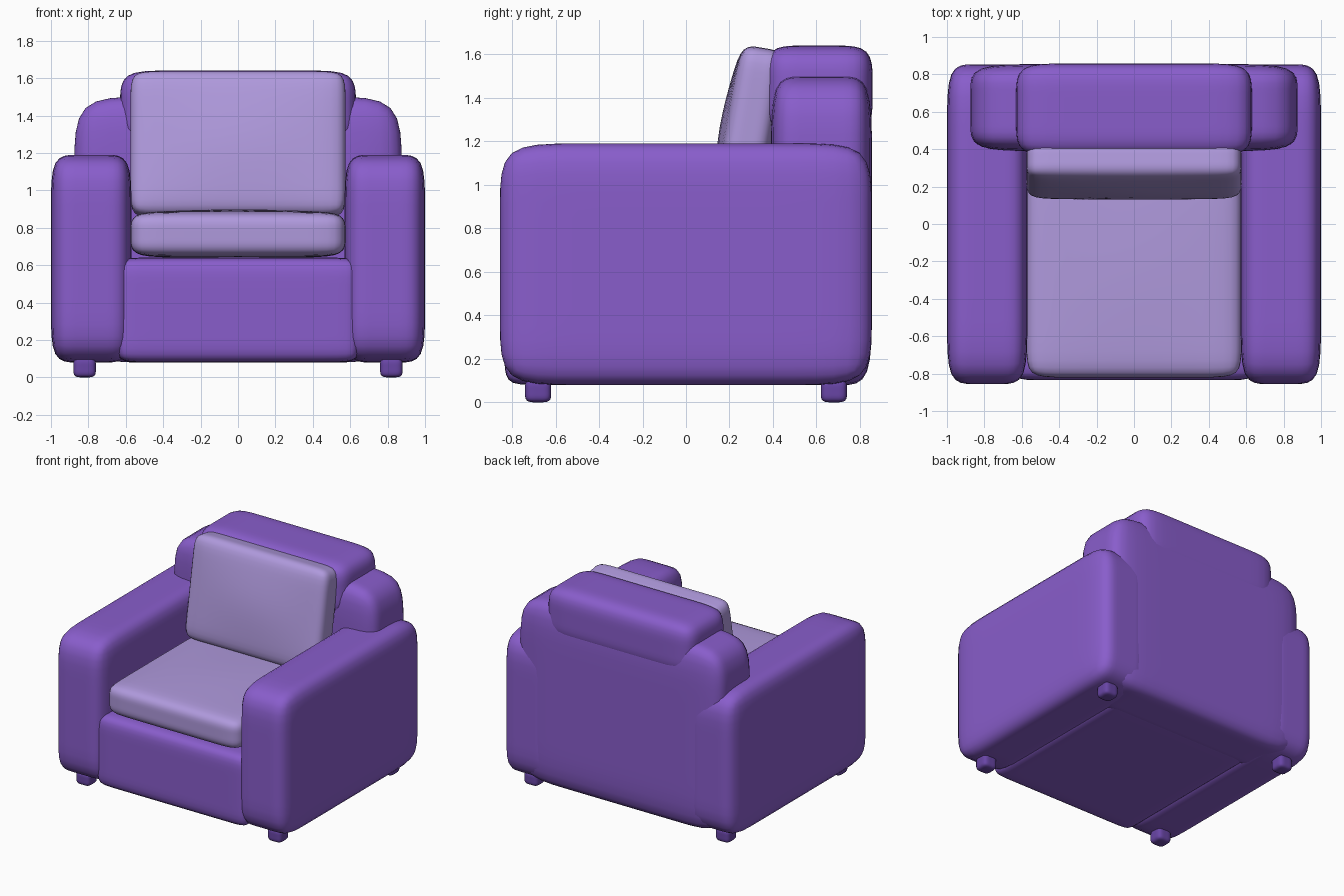
import bpy, bmesh
from mathutils import Vector

if "Cube" in bpy.data.objects:
    bpy.data.objects.remove(bpy.data.objects["Cube"])


def material(name, color):
    m = bpy.data.materials.new(name)
    m.diffuse_color = (*color, 1.0)
    m.use_nodes = True
    m.node_tree.nodes["Principled BSDF"].inputs["Base Color"].default_value = m.diffuse_color
    return m


purple = material("purple fabric", (0.25, 0.11, 0.60))
lilac = material("lilac cushion", (0.43, 0.32, 0.72))
dark = material("dark purple feet", (0.14, 0.06, 0.38))


def soft_box(name, lo, hi, margin, mat, puff=0.0, puff_axis=2, tilt=0.0):
    """Rounded upholstery block: a gridded cube whose loops sit `margin` from
    each edge, smoothed by subdivision; `puff` swells the two broad faces."""
    lo, hi = Vector(lo), Vector(hi)
    half = (hi - lo) / 2
    bm = bmesh.new()
    bmesh.ops.create_cube(bm, size=2)
    bmesh.ops.subdivide_edges(bm, edges=bm.edges[:], cuts=3, use_grid_fill=True)
    for v in bm.verts:
        # slide the outer loops towards the edges
        for a in range(3):
            if 0.25 < abs(v.co[a]) < 0.75:
                s = 1 if v.co[a] > 0 else -1
                v.co[a] = s * (1 - margin[a] / half[a])
        # swell towards the face centre
        swell = 1 - max(abs(v.co[a]) for a in range(3) if a != puff_axis)
        extra = v.co[puff_axis] * puff * swell
        for a in range(3):
            v.co[a] *= half[a]
        v.co[puff_axis] += extra
    for f in bm.faces:
        f.smooth = True
    mesh = bpy.data.meshes.new(name)
    bm.to_mesh(mesh)
    bm.free()
    mesh.materials.append(mat)
    ob = bpy.data.objects.new(name, mesh)
    ob.location = (lo + hi) / 2
    ob.rotation_euler.x = tilt
    bpy.context.collection.objects.link(ob)
    sub = ob.modifiers.new("soft", 'SUBSURF')
    sub.levels = sub.render_levels = 2
    return ob


# Upholstered body
soft_box("seat_base", (-0.65, -0.835, 0.08), (0.65, 0.60, 0.64),
         (0.12, 0.12, 0.14), purple)
soft_box("backrest", (-0.875, 0.39, 0.08), (0.875, 0.855, 1.50),
         (0.36, 0.14, 0.36), purple)
soft_box("headrest", (-0.63, 0.365, 1.24), (0.63, 0.858, 1.64),
         (0.24, 0.17, 0.17), purple)

# Loose cushions
soft_box("seat_cushion", (-0.575, -0.82, 0.65), (0.575, 0.32, 0.88),
         (0.18, 0.16, 0.10), lilac, puff=0.03)
soft_box("back_cushion", (-0.575, 0.19, 0.855), (0.575, 0.39, 1.635),
         (0.14, 0.09, 0.14), lilac, puff=0.06, puff_axis=1, tilt=-0.17)

# Arms and feet on both sides
for side, s in (("left", -1), ("right", 1)):
    x0, x1 = sorted((s * 0.57, s * 1.0))
    soft_box(f"{side}_arm", (x0, -0.855, 0.08), (x1, 0.853, 1.19),
             (0.14, 0.32, 0.27), purple)
    for end, y in (("front", -0.68), ("back", 0.68)):
        x = s * 0.82
        soft_box(f"{end}_{side}_foot", (x - 0.06, y - 0.06, 0),
                 (x + 0.06, y + 0.06, 0.105), (0.055, 0.055, 0.045), dark)
